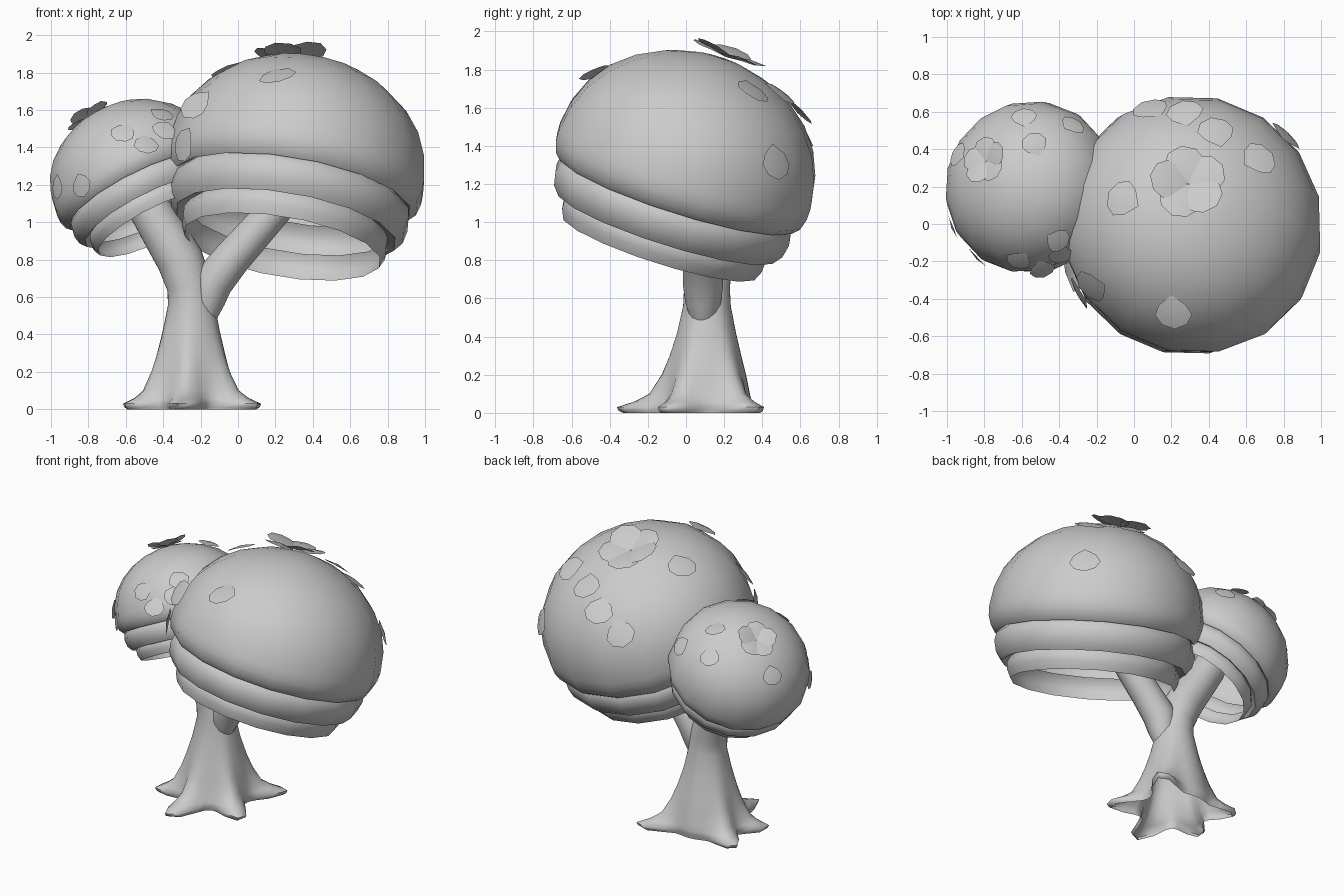
import bpy, bmesh
from math import sin, cos, pi, radians, exp
from mathutils import Vector, Matrix
from mathutils.bvhtree import BVHTree

cube = bpy.data.objects.get("Cube")
if cube:
    bpy.data.objects.remove(cube, do_unlink=True)

grey = bpy.data.materials.new("plain grey")
grey.use_nodes = True
grey.diffuse_color = (0.6, 0.6, 0.6, 1)
grey.node_tree.nodes["Principled BSDF"].inputs["Base Color"].default_value = (0.6, 0.6, 0.6, 1)


def finish(bm, name, angle=40):
    mesh = bpy.data.meshes.new(name)
    bm.to_mesh(mesh)
    bm.free()
    mesh.materials.append(grey)
    obj = bpy.data.objects.new(name, mesh)
    bpy.context.collection.objects.link(obj)
    bpy.ops.object.select_all(action='DESELECT')
    obj.select_set(True)
    bpy.context.view_layer.objects.active = obj
    bpy.ops.object.shade_smooth_by_angle(angle=radians(angle))


def bridge(bm, rings):
    for a, b in zip(rings, rings[1:]):
        n = len(a)
        for i in range(n):
            j = (i + 1) % n
            bm.faces.new((a[i], a[j], b[j], b[i]))


# Trunk and branches: rings swept along a path, with optional root flare
ROOTS = [(38, 1.4), (-33, 1.28), (-97, 1.5), (205, 1.02), (150, 1.1)]


def flare(theta):
    total = 0
    for deg, size in ROOTS:
        d = (theta - radians(deg) + pi) % (2 * pi) - pi
        total += size * exp(-(d / 0.27) ** 2)
    return total


def limb(name, path, sides):
    bm = bmesh.new()
    rings = []
    for k, (x, y, z, r, root) in enumerate(path):
        before = Vector(path[max(k - 1, 0)][:3])
        after = Vector(path[min(k + 1, len(path) - 1)][:3])
        t = (after - before).normalized()
        u = Vector((0, 1, 0)).cross(t).normalized()
        v = t.cross(u)
        ring = []
        for i in range(sides):
            a = 2 * pi * i / sides
            rad = r + root * flare(a)
            ring.append(bm.verts.new(Vector((x, y, z)) + (u * cos(a) + v * sin(a)) * rad))
        rings.append(ring)
    bridge(bm, rings)
    finish(bm, name, 60)


base = [(.01, .225, .165), (.03, .235, .165), (.06, .235, .1), (.1, .225, .055),
        (.2, .205, .024), (.3, .18, .012), (.42, .152, .004), (.56, .125, 0)]
trunk = [(-.25, .11, z, r, f) for z, r, f in base]
trunk += [(-.26, .11, .66, .12, 0), (-.31, .12, .8, .125, 0),
          (-.4, .13, .95, .118, 0), (-.5, .15, 1.12, .11, 0), (-.57, .18, 1.3, .1, 0)]
trunk.insert(0, (-.25, .11, 0, .225, .15))
limb("trunk", trunk, 40)
limb("side_branch", [(-.18, .09, .5, .07, 0), (-.165, .09, .58, .095, 0),
                     (-.135, .09, .68, .108, 0), (-.03, .08, .81, .1, 0),
                     (.14, .07, 1.0, .092, 0), (.35, .05, 1.24, .085, 0)], 14)

# Layered canopies: a dome with two rounded bands below, open underneath
PROFILE = [(.7 * cos(a), .595 * sin(a)) for a in (radians(d) for d in (78, 65, 52, 39, 26, 13))]
PROFILE += [(.705, 0), (.703, -.06), (.685, -.12), (.65, -.155), (.605, -.125),
            (.645, -.165), (.655, -.22), (.64, -.29), (.6, -.34), (.54, -.31),
            (.562, -.35), (.56, -.4), (.535, -.455)]


def canopy(name, centre, axis, scale):
    bm = bmesh.new()
    sides = 16
    angles = [2 * pi * (i + .5) / sides for i in range(sides)]
    rings = [[bm.verts.new((r * cos(a), r * sin(a), h)) for a in angles]
             for r, h in reversed(PROFILE)]
    bridge(bm, rings)
    top = bm.verts.new((0, 0, .6))
    last = rings[-1]
    for i in range(sides):
        bm.faces.new((last[i], last[(i + 1) % sides], top))
    tilt = Vector((0, 0, 1)).rotation_difference(Vector(axis)).to_matrix().to_4x4()
    bm.transform(Matrix.Translation(centre) @ tilt @ Matrix.Scale(scale, 4))
    bm.normal_update()
    surface = BVHTree.FromBMesh(bm)
    finish(bm, name)
    return surface


big = canopy("large_canopy", (.31, -.003, 1.297), (.17, .32, 1), 1)
small = canopy("small_canopy", (-.56, .2, 1.25), (-.5, .3, 1), .66)


# Petals: cupped rounded leaves with a pointed base
OUTLINE = [(0, 0), (.28, .38), (.58, .52), (.86, .36), (1, 0),
           (.86, -.36), (.58, -.52), (.28, -.38)]


def add_petal(bm, root, direction, normal, size):
    side = normal.cross(direction)
    rim = [bm.verts.new(root + direction * (u * size) + side * (v * size)
                        - normal * (size * .3 * ((u - .55) ** 2 + v * v)))
           for u, v in OUTLINE]
    mid = bm.verts.new(root + direction * size * .55)
    for i in range(len(rim)):
        bm.faces.new((rim[i], rim[(i + 1) % len(rim)], mid))


def tangent_frame(surface, point):
    spot, normal, _, _ = surface.find_nearest(Vector(point))
    down = (Vector((0, 0, -1)) + normal * normal.z)
    return spot, normal, down.normalized()


def lifted(direction, normal, angle):
    d = direction * cos(angle) + normal * sin(angle)
    return d, normal * cos(angle) - direction * sin(angle)


def loose_petals(name, surface, points, size):
    bm = bmesh.new()
    for k, p in enumerate(points):
        spot, normal, down = tangent_frame(surface, p)
        d = Matrix.Rotation(.5 * sin(k * 2.1), 3, normal) @ down
        d, n = lifted(d, normal, .15)
        add_petal(bm, spot + normal * size * .17 - d * size * .5, d, n, size)
    finish(bm, name, 60)


def flower(name, surface, point, size, height):
    bm = bmesh.new()
    spot, normal, down = tangent_frame(surface, point)
    for k in range(5):
        d = Matrix.Rotation(2 * pi * k / 5 + .3, 3, normal) @ down
        d, n = lifted(d, normal, .1 + .12 * (k % 2))
        add_petal(bm, spot + normal * height, d, n, size)
    finish(bm, name, 60)


flower("large_flower", big, (.29, .22, 1.88), .21, .03)
flower("small_flower", small, (-.8, .34, 1.57), .135, .025)
loose_petals("large_canopy_petals", big,
             [(-.03, .12, 1.78), (.22, -.44, 1.74), (-.22, -.33, 1.63),
              (.27, .61, 1.6), (.44, .49, 1.68), (.64, .32, 1.66),
              (.82, .48, 1.32), (.08, .66, 1.5), (-.3, -.38, 1.42)], .195)
loose_petals("small_canopy_petals", small,
             [(-.59, .6, 1.5), (-.53, .44, 1.64), (-.3, .58, 1.5), (-.92, 0, 1.2),
              (-.84, -.18, 1.2), (-.62, -.22, 1.5), (-.48, -.28, 1.44),
              (-.4, -.1, 1.6), (-.38, -.2, 1.52), (-.96, .38, 1.37)], .135)
